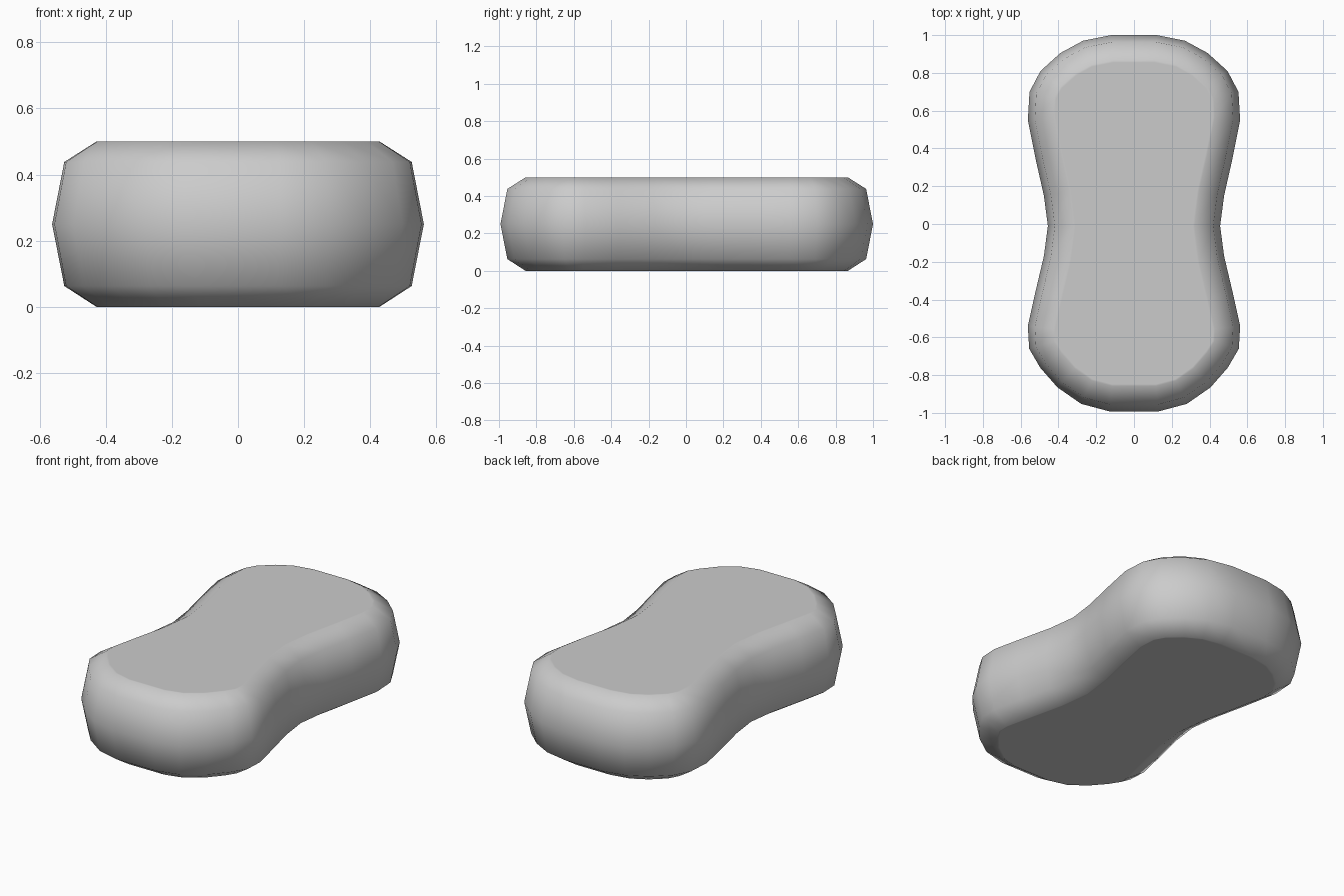
import bpy, bmesh
from mathutils import Vector

if "Cube" in bpy.data.objects:
    bpy.data.objects.remove(bpy.data.objects["Cube"])

# Right half of the waisted outline, from back to front
half = [(0.12, 1.0), (0.27, 0.97), (0.39, 0.905), (0.495, 0.81), (0.553, 0.70),
        (0.562, 0.55), (0.52, 0.34), (0.477, 0.15), (0.456, -0.01), (0.477, -0.17),
        (0.522, -0.36), (0.562, -0.54), (0.555, -0.66), (0.497, -0.76),
        (0.405, -0.865), (0.28, -0.952), (0.13, -0.992)]
outline = [Vector(p) for p in half] + [Vector((-x, y)) for x, y in reversed(half)]
n = len(outline)


def inset(i, d):
    # Move an outline point inward along its normal
    t = (outline[(i + 1) % n] - outline[i - 1]).normalized()
    return outline[i] + Vector((t.y, -t.x)) * d


# Rounded side profile: (inset, height)
profile = [(0.145, 0.0), (0.135, 0.0), (0.037, 0.063), (0.0, 0.25),
           (0.037, 0.438), (0.135, 0.5), (0.145, 0.5)]

bm = bmesh.new()
rings = []
for d, z in profile:
    rings.append([bm.verts.new((*inset(i, d), z)) for i in range(n)])
for a, b in zip(rings, rings[1:]):
    for i in range(n):
        j = (i + 1) % n
        bm.faces.new((a[i], a[j], b[j], b[i]))

# Flat top and bottom, as strips between mirrored points
for ring in (rings[0], rings[-1]):
    for i in range(len(half) - 1):
        bm.faces.new((ring[i], ring[i + 1], ring[n - 2 - i], ring[n - 1 - i]))

bmesh.ops.recalc_face_normals(bm, faces=bm.faces)
for f in bm.faces:
    f.smooth = True
mesh = bpy.data.meshes.new("soap_bar")
bm.to_mesh(mesh)
bm.free()
soap = bpy.data.objects.new("soap_bar", mesh)
bpy.context.collection.objects.link(soap)
